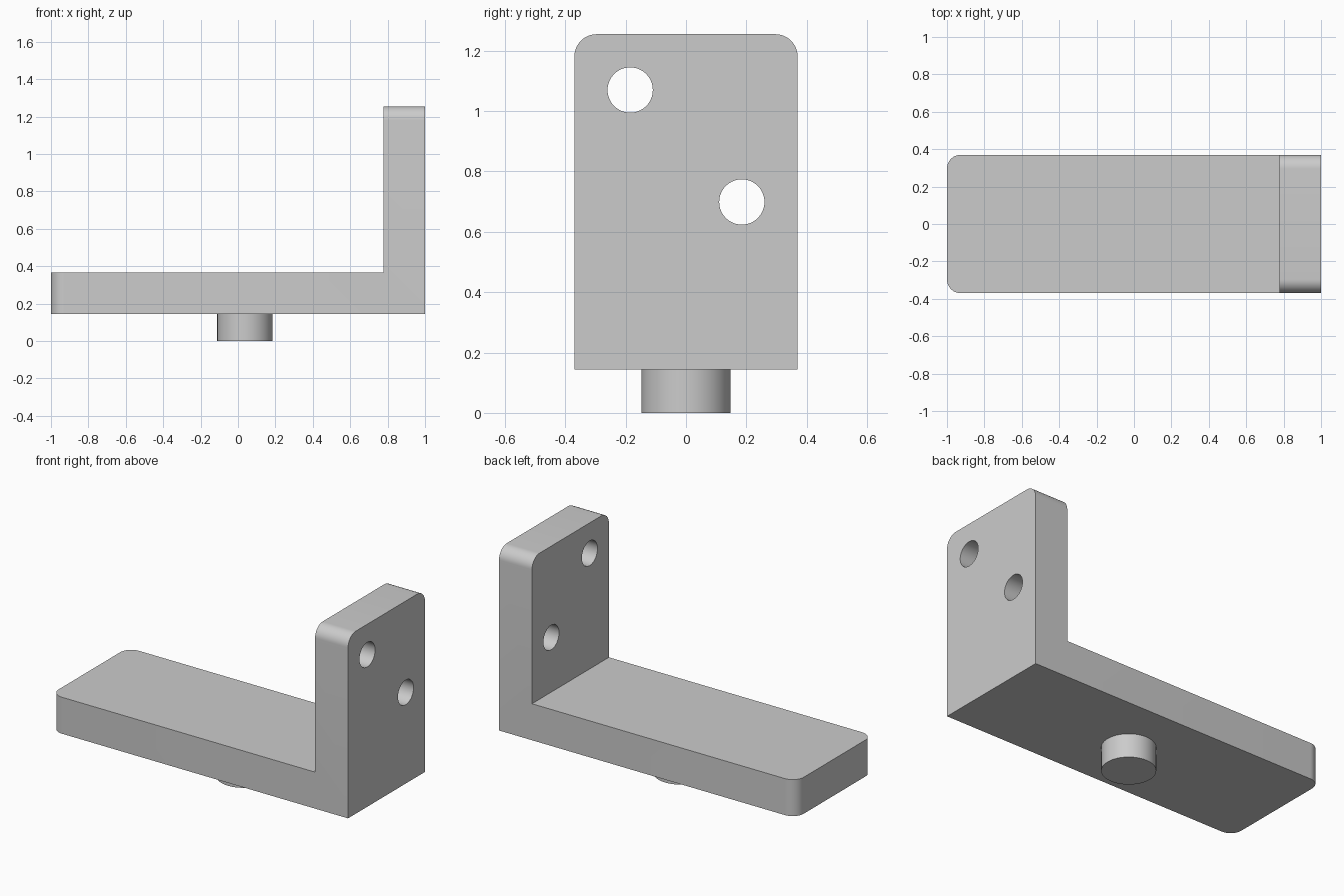
import bpy, bmesh, math
from mathutils import Matrix

cube = bpy.data.objects.get("Cube")
if cube:
    bpy.data.objects.remove(cube, do_unlink=True)

# Main dimensions
HALF_W = 0.37       # half width along y
BASE_Z = 0.144      # underside of the plate
THICK = 0.222       # thickness of both arms
TOP = 1.255
CORNER = 0.074      # rounded corner radius

grey = bpy.data.materials.new("light_grey")
grey.diffuse_color = (0.6, 0.6, 0.6, 1)
grey.use_nodes = True
grey.node_tree.nodes["Principled BSDF"].inputs["Base Color"].default_value = (0.6, 0.6, 0.6, 1)


def add_object(name, bm):
    bmesh.ops.recalc_face_normals(bm, faces=bm.faces)
    mesh = bpy.data.meshes.new(name)
    bm.to_mesh(mesh)
    bm.free()
    mesh.materials.append(grey)
    obj = bpy.data.objects.new(name, mesh)
    bpy.context.collection.objects.link(obj)
    return obj


def cylinder(name, radius, depth, centre, rotation=Matrix()):
    bm = bmesh.new()
    bmesh.ops.create_cone(bm, cap_ends=True, segments=64, radius1=radius, radius2=radius,
                          depth=depth, matrix=Matrix.Translation(centre) @ rotation)
    return add_object(name, bm)


def smooth(obj):
    bpy.ops.object.select_all(action='DESELECT')
    obj.select_set(True)
    bpy.context.view_layer.objects.active = obj
    bpy.ops.object.shade_smooth_by_angle(angle=math.radians(30))


# L-shaped bracket: side profile extruded across the width
inner_x, inner_z = 1 - THICK, BASE_Z + THICK
profile = [(-1, BASE_Z), (1, BASE_Z), (1, TOP), (inner_x, TOP), (inner_x, inner_z), (-1, inner_z)]
bm = bmesh.new()
face = bm.faces.new([bm.verts.new((x, -HALF_W, z)) for x, z in profile])
extruded = bmesh.ops.extrude_face_region(bm, geom=[face])["geom"]
bmesh.ops.translate(bm, vec=(0, 2 * HALF_W, 0),
                    verts=[v for v in extruded if isinstance(v, bmesh.types.BMVert)])

# Round the corners at the free end of each arm
ends = [e for e in bm.edges
        if abs(e.verts[0].co.y - e.verts[1].co.y) < 0.01
        and (all(v.co.x < -0.99 for v in e.verts) or all(v.co.z > TOP - 0.01 for v in e.verts))]
bmesh.ops.bevel(bm, geom=ends, offset=CORNER, offset_type='OFFSET', segments=12,
                profile=0.5, affect='EDGES')
bracket = add_object("bracket", bm)

# Two bolt holes through the upright arm
for i, (y, z) in enumerate([(-0.185, 1.07), (0.185, 0.699)]):
    cutter = cylinder(f"hole_cutter_{i + 1}", 0.075, 0.6, (1 - THICK / 2, y, z),
                      Matrix.Rotation(math.pi / 2, 4, 'Y'))
    cutter.hide_render = True
    cut = bracket.modifiers.new(f"bolt_hole_{i + 1}", 'BOOLEAN')
    cut.operation = 'DIFFERENCE'
    cut.solver = 'EXACT'
    cut.object = cutter
    bpy.context.view_layer.objects.active = bracket
    bpy.ops.object.modifier_apply(modifier=cut.name)
    bpy.data.objects.remove(cutter, do_unlink=True)
smooth(bracket)

# Round locating peg under the plate, slightly embedded
peg_height = BASE_Z + 0.02
smooth(cylinder("locating_peg", 0.148, peg_height, (0.037, 0, peg_height / 2)))
